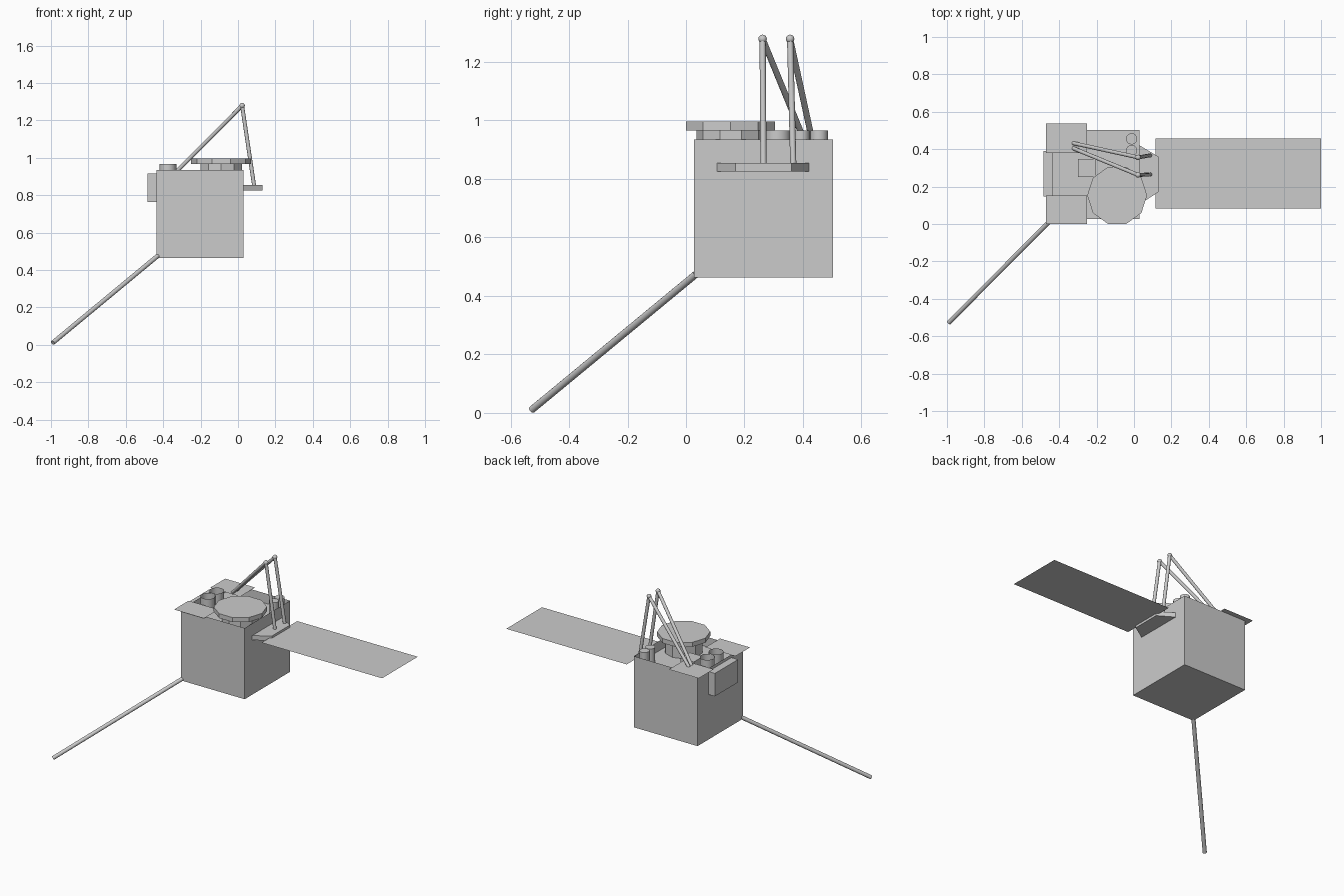
import bpy, bmesh, math
from mathutils import Vector

if "Cube" in bpy.data.objects:
    bpy.data.objects.remove(bpy.data.objects["Cube"])


def add_mesh(name, bm):
    mesh = bpy.data.meshes.new(name)
    bm.to_mesh(mesh)
    bm.free()
    obj = bpy.data.objects.new(name, mesh)
    bpy.context.collection.objects.link(obj)
    return obj


def prism(name, outline, z0, z1):
    """Extrude a flat xy outline from z0 to z1 (equal heights give a thin sheet)."""
    bm = bmesh.new()
    face = bm.faces.new([bm.verts.new((x, y, z0)) for x, y in outline])
    if z1 > z0:
        res = bmesh.ops.extrude_face_region(bm, geom=[face], use_keep_orig=True)
        verts = [v for v in res["geom"] if isinstance(v, bmesh.types.BMVert)]
        bmesh.ops.translate(bm, verts=verts, vec=(0, 0, z1 - z0))
        bmesh.ops.recalc_face_normals(bm, faces=bm.faces)
    return add_mesh(name, bm)


def box(name, x0, x1, y0, y1, z0, z1):
    return prism(name, [(x0, y0), (x1, y0), (x1, y1), (x0, y1)], z0, z1)


def rod(name, a, b, radius, sides=12, turn=0.0, caps=True, smooth=True):
    """Cylinder between two points."""
    a, b = Vector(a), Vector(b)
    bm = bmesh.new()
    bmesh.ops.create_cone(bm, cap_ends=caps, segments=sides, radius1=radius,
                          radius2=radius, depth=(b - a).length)
    obj = add_mesh(name, bm)
    obj.location = (a + b) / 2
    rot = Vector((0, 0, 1)).rotation_difference(b - a).to_euler()
    rot.z += turn
    obj.rotation_euler = rot
    if smooth:
        bpy.ops.object.select_all(action='DESELECT')
        obj.select_set(True)
        bpy.context.view_layer.objects.active = obj
        bpy.ops.object.shade_smooth_by_angle(angle=math.radians(35))
    return obj


TOP, FLOOR = 0.935, 0.87

# Open-topped body with a recessed deck
body = box("body", -0.437, 0.03, 0.027, 0.503, 0.463, TOP)
bm = bmesh.new()
bm.from_mesh(body.data)
lid = [f for f in bm.faces if f.calc_center_median().z > TOP - 0.001]
bmesh.ops.delete(bm, geom=lid, context='FACES_ONLY')
bm.to_mesh(body.data)
bm.free()
box("recessed_deck", -0.437, 0.03, 0.027, 0.503, FLOOR, FLOOR)

# Thin corner plates and the equipment on the deck
box("front_corner_plate", -0.47, -0.25, 0.0, 0.153, TOP, TOP)
box("back_corner_plate", -0.47, -0.25, 0.38, 0.537, TOP, TOP)
box("deck_block", -0.30, -0.203, 0.25, 0.347, FLOOR, 0.925)
box("side_box", -0.485, -0.437, 0.147, 0.39, 0.763, 0.915)
for i, y in enumerate((0.22, 0.313)):
    rod(f"open_cup_{i + 1}", (-0.375, y, FLOOR), (-0.375, y, 0.966), 0.045, 16, caps=False)
for i, y in enumerate((0.393, 0.455)):
    rod(f"deck_canister_{i + 1}", (-0.013, y, FLOOR), (-0.013, y, 0.966), 0.03, 16)

# Ten-sided dish on its pedestal
rod("dish_pedestal", (-0.09, 0.153, FLOOR), (-0.09, 0.153, 0.966), 0.117, 10, smooth=False)
rod("dish", (-0.09, 0.153, 0.966), (-0.09, 0.153, 0.996), 0.16, 10,
    turn=math.radians(18), smooth=False)

# Solar panel with tapered bracket
prism("panel_bracket", [(0.03, 0.106), (0.13, 0.17), (0.13, 0.36), (0.03, 0.42)], 0.825, 0.855)
box("solar_panel", 0.115, 1.0, 0.083, 0.457, 0.84, 0.84)

# Support masts: upright post, slanted brace and ball joint
for i, (y, foot_y, post_y) in enumerate(((0.262, 0.405, 0.265), (0.356, 0.432, 0.367))):
    peak = (0.022, y, 1.279)
    rod(f"mast_post_{i + 1}", (0.087, post_y, 0.845), peak, 0.0105)
    rod(f"mast_brace_{i + 1}", (-0.325, foot_y, 0.93), peak, 0.0105)
    bm = bmesh.new()
    bmesh.ops.create_uvsphere(bm, u_segments=12, v_segments=8, radius=0.0145)
    ball = add_mesh(f"mast_joint_{i + 1}", bm)
    ball.location = peak
    for p in ball.data.polygons:
        p.use_smooth = True

# Long boom from the lower corner
rod("boom", (-0.99, -0.527, 0.011), (-0.43, 0.035, 0.475), 0.0125)

# The dish outline has corners on the x axis, the pedestal on the y axis
for name, angle in (("dish", 18), ("dish_pedestal", 0)):
    bpy.data.objects[name].rotation_euler = (0, 0, math.radians(angle))
